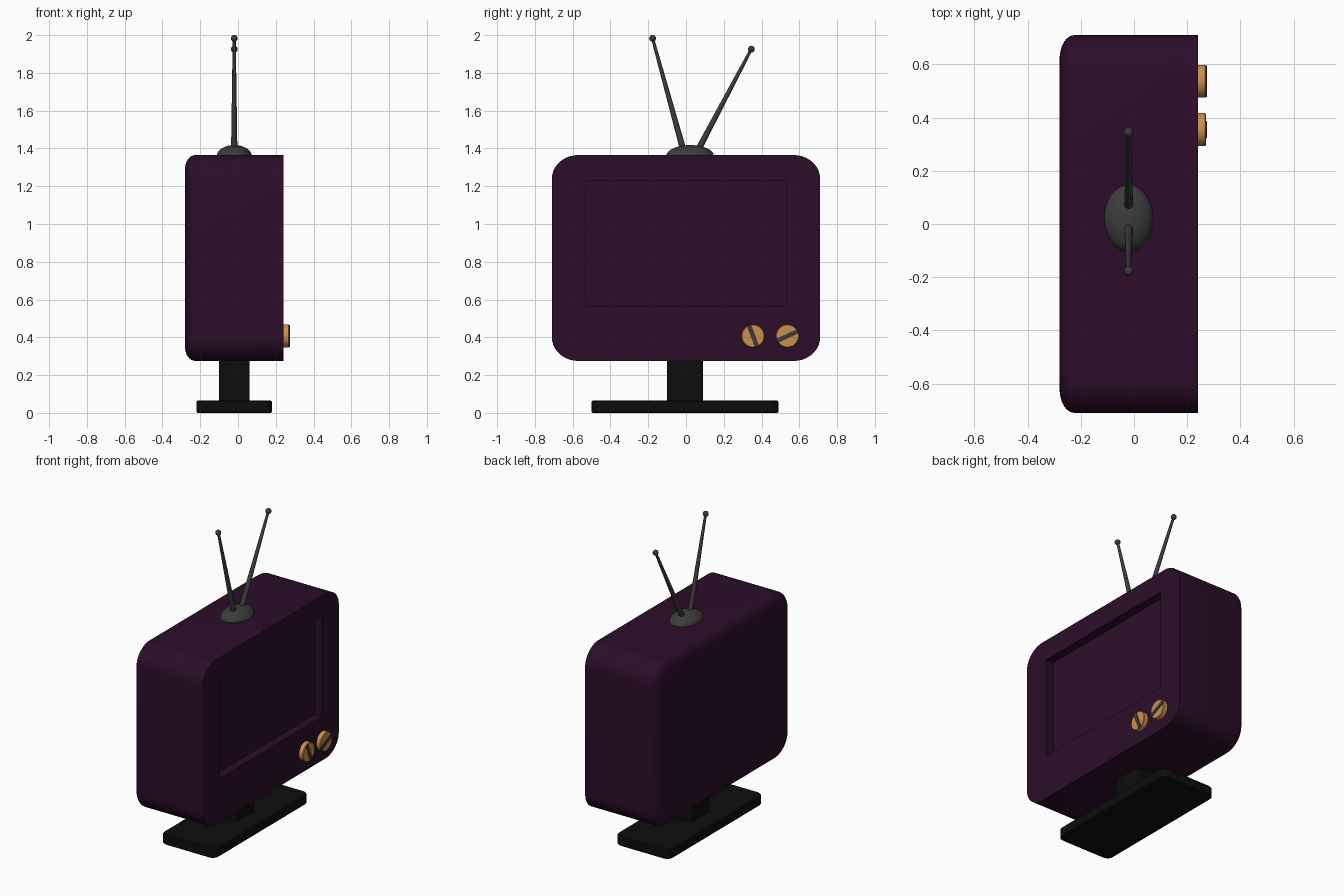
import bpy, bmesh, math
from mathutils import Vector, Matrix

if "Cube" in bpy.data.objects:
    bpy.data.objects.remove(bpy.data.objects["Cube"])


def material(name, rgb):
    m = bpy.data.materials.new(name)
    m.diffuse_color = (*rgb, 1)
    m.use_nodes = True
    m.node_tree.nodes["Principled BSDF"].inputs["Base Color"].default_value = m.diffuse_color
    return m


PURPLE = material("deep purple", (0.025, 0.004, 0.023))
BLACK = material("black", (0.004, 0.004, 0.004))
GREY = material("dark grey", (0.045, 0.045, 0.045))
ORANGE = material("orange", (0.60, 0.28, 0.07))


def finish(name, bm, mat, angle=35):
    bmesh.ops.recalc_face_normals(bm, faces=bm.faces)
    me = bpy.data.meshes.new(name)
    bm.to_mesh(me)
    bm.free()
    me.materials.append(mat)
    ob = bpy.data.objects.new(name, me)
    bpy.context.collection.objects.link(ob)
    bpy.ops.object.select_all(action='DESELECT')
    ob.select_set(True)
    bpy.context.view_layer.objects.active = ob
    bpy.ops.object.shade_smooth_by_angle(angle=math.radians(angle))
    return ob


def rounded_rect(hw, hh, rw, rh, n=10):
    """Rounded rectangle outline with elliptical corners."""
    pts = []
    for q, (sx, sy) in enumerate([(1, 1), (-1, 1), (-1, -1), (1, -1)]):
        for i in range(n + 1):
            a = math.pi / 2 * (q + i / n)
            pts.append((sx * (hw - rw) + rw * math.cos(a),
                        sy * (hh - rh) + rh * math.sin(a)))
    return pts


def loft(bm, rings, cap_first=True, cap_last=True):
    loops = [[bm.verts.new(p) for p in r] for r in rings]
    for a, b in zip(loops, loops[1:]):
        for i in range(len(a)):
            j = (i + 1) % len(a)
            bm.faces.new((a[i], a[j], b[j], b[i]))
    if cap_first:
        bm.faces.new(loops[0])
    if cap_last:
        bm.faces.new(loops[-1])
    return loops


# Cabinet: rounded outline along x, back edge rolled inwards
CZ = 0.82
outline = rounded_rect(0.71, 0.545, 0.14, 0.125)
steps = [(-0.28 + 0.055 * (1 - math.sin(t)), 0.873 + 0.127 * math.cos(t))
         for t in (math.pi / 2 * (1 - i / 8) for i in range(9))]
steps.append((0.24, 1.0))
bm = bmesh.new()
loops = loft(bm, [[(x, y * s, CZ + z * s) for y, z in outline] for x, s in steps],
             cap_last=False)

# Screen recess in the front panel
SY, SZ0, SZ1, DEPTH = 0.532, 0.565, 1.23, 0.055
corners = [(SY, SZ1), (-SY, SZ1), (-SY, SZ0), (SY, SZ0)]
rim = [bm.verts.new((0.24, y, z)) for y, z in corners]
floor = [bm.verts.new((0.24 - DEPTH, y, z)) for y, z in corners]
bm.faces.new(floor)
outer, per = loops[-1], len(outline) // 4
for q in range(4):
    r = (q + 1) % 4
    bm.faces.new((rim[q], rim[r], floor[r], floor[q]))
    for i in range(per - 1):
        bm.faces.new((outer[q * per + i], outer[q * per + i + 1], rim[q]))
    bm.faces.new((outer[q * per + per - 1], outer[r * per], rim[r], rim[q]))
finish("cabinet", bm, PURPLE)


# Stand: base slab with softened edges, and neck
def slab(name, hx, hy, r, z0, z1, soft):
    bm = bmesh.new()
    rings = []
    for z, d in [(z0, soft), (z0 + soft, 0), (z1 - soft, 0), (z1, soft)]:
        rings.append([(x - 0.02, y - 0.005, z)
                      for x, y in rounded_rect(hx - d, hy - d, r - d, r - d, 6)])
    loft(bm, rings)
    finish(name, bm, BLACK)


slab("stand_base", 0.20, 0.495, 0.045, 0.0, 0.065, 0.006)
slab("stand_neck", 0.08, 0.095, 0.012, 0.055, 0.30, 0.004)

# Antenna dome
bm = bmesh.new()
bmesh.ops.create_uvsphere(bm, u_segments=32, v_segments=16, radius=1)
bmesh.ops.transform(bm, verts=bm.verts, matrix=Matrix.Translation((-0.02, 0.022, 1.36))
                    @ Matrix.Diagonal((0.093, 0.126, 0.058, 1)))
finish("antenna_dome", bm, GREY)

# Antenna rods with ball tips
for side, y0, tip in (("left", -0.01, (-0.02, -0.177, 1.983)),
                      ("right", 0.055, (-0.02, 0.346, 1.926))):
    a, b = Vector((-0.02, y0, 1.375)), Vector(tip)
    d = b - a
    bm = bmesh.new()
    bmesh.ops.create_cone(bm, segments=16, radius1=0.017, radius2=0.008,
                          depth=d.length, cap_ends=True,
                          matrix=Matrix.Translation((a + b) / 2)
                          @ d.to_track_quat('Z', 'Y').to_matrix().to_4x4())
    bmesh.ops.create_uvsphere(bm, u_segments=16, v_segments=10, radius=0.018,
                              matrix=Matrix.Translation(b))
    finish(side + "_antenna", bm, GREY)

# Control knobs with dark pointer bars
for side, y, angle in (("left", 0.355, 111), ("right", 0.537, 25)):
    place = Matrix.Translation((0.24, y, 0.407))
    bm = bmesh.new()
    rings = []
    for x, r in [(-0.01, 0.062), (0.027, 0.062), (0.031, 0.058)]:
        rings.append([place @ Vector((x, r * math.cos(t), r * math.sin(t)))
                      for t in (math.tau * i / 32 for i in range(32))])
    loft(bm, rings)
    finish(side + "_knob", bm, ORANGE)
    bm = bmesh.new()
    bmesh.ops.create_cube(bm, size=1, matrix=place
                          @ Matrix.Rotation(math.radians(angle), 4, 'X')
                          @ Matrix.Translation((0.031, 0, 0))
                          @ Matrix.Diagonal((0.008, 0.118, 0.024, 1)))
    finish(side + "_knob_pointer", bm, GREY)
